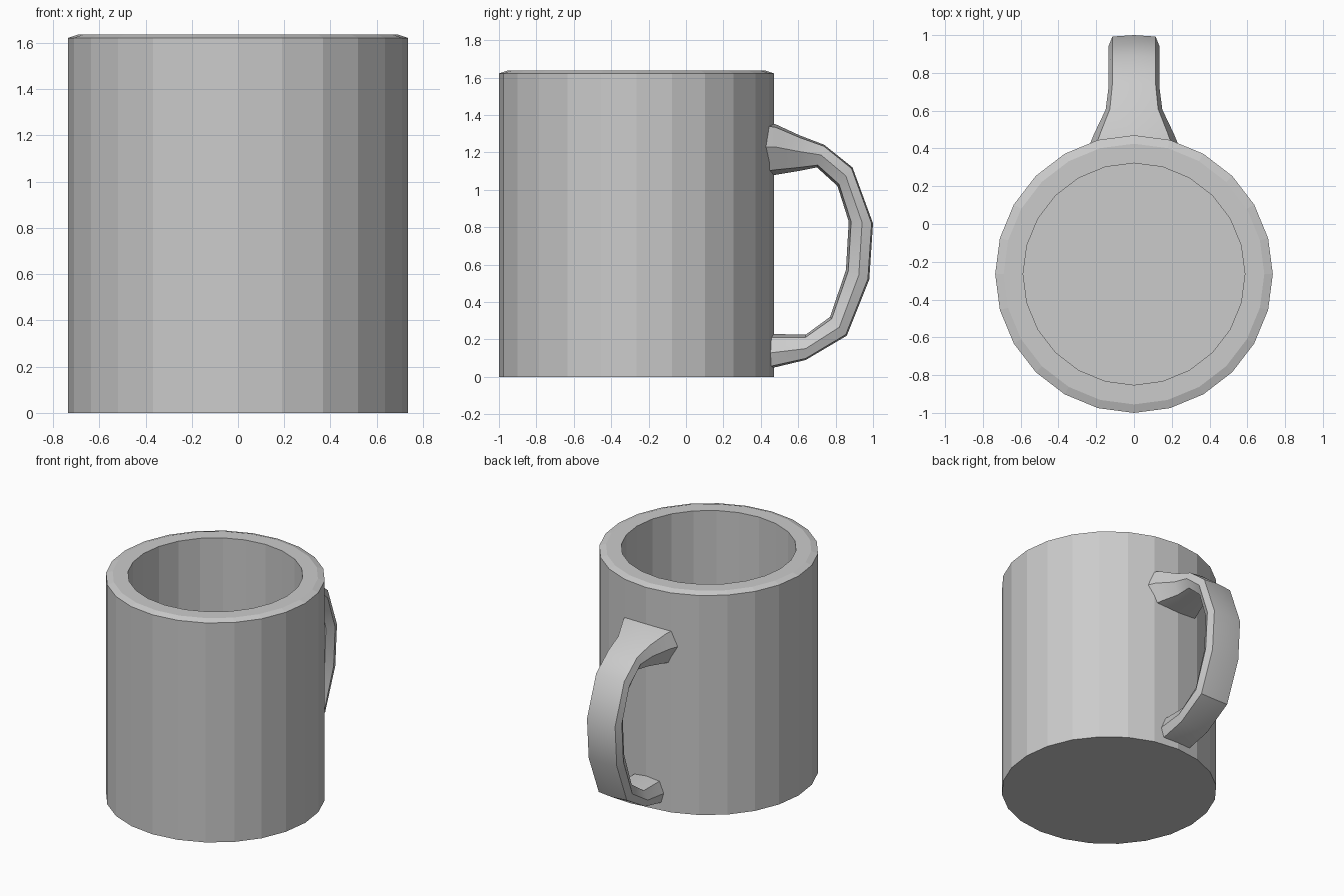
import bpy
from math import sin, cos, tau

if "Cube" in bpy.data.objects:
    bpy.data.objects.remove(bpy.data.objects["Cube"])

SIDES = 24
CY = -0.265  # mug axis position in y


def make_object(name, verts, faces):
    mesh = bpy.data.meshes.new(name)
    mesh.from_pydata(verts, [], faces)
    mesh.update()
    ob = bpy.data.objects.new(name, mesh)
    bpy.context.collection.objects.link(ob)
    return ob


def bridge(rings, n):
    """Quads joining consecutive rings of n vertices."""
    return [(r * n + i, r * n + (i + 1) % n, (r + 1) * n + (i + 1) % n, (r + 1) * n + i)
            for r in range(rings - 1) for i in range(n)]


# Mug body: lathed wall with bevelled rim, fanned floor and base
profile = [(0.735, 0), (0.735, 1.05), (0.735, 1.21), (0.735, 1.37),
           (0.735, 1.622), (0.69, 1.637), (0.587, 1.637), (0.587, 0.12)]
verts = [(r * sin(-tau * i / SIDES), CY - r * cos(tau * i / SIDES), z)
         for r, z in profile for i in range(SIDES)]
verts = [(-x, y, z) for x, y, z in verts]
faces = bridge(len(profile), SIDES)
base, floor = len(verts), len(verts) + 1
verts += [(0, CY, 0), (0, CY, 0.12)]
last = (len(profile) - 1) * SIDES
for i in range(SIDES):
    j = (i + 1) % SIDES
    faces += [(base, j, i), (floor, last + i, last + j)]
make_object("mug_body", verts, faces)

# Handle: boxy oval section swept through (outer y, z, inner y, z, half width)
stations = [(0.42, 1.36, 0.42, 1.07, 0.235), (0.48, 1.35, 0.48, 1.08, 0.21),
            (0.61, 1.29, 0.60, 1.10, 0.15), (0.74, 1.24, 0.70, 1.12, 0.135),
            (0.89, 1.12, 0.81, 1.02, 0.135), (1.00, 0.82, 0.87, 0.83, 0.135),
            (0.98, 0.52, 0.855, 0.57, 0.135), (0.86, 0.22, 0.77, 0.32, 0.135),
            (0.64, 0.09, 0.64, 0.225, 0.135), (0.43, 0.04, 0.43, 0.23, 0.135)]
section = [(0, 1), (0.85, 0.88), (1, 0.1), (0.75, -0.8),
           (0, -1), (-0.75, -0.8), (-1, 0.1), (-0.85, 0.88)]
verts = []
for oy, oz, iy, iz, w in stations:
    for u, v in section:
        t = (v + 1) / 2
        verts.append((u * w, iy + (oy - iy) * t, iz + (oz - iz) * t))
n = len(section)
faces = [f[::-1] for f in bridge(len(stations), n)]
faces += [tuple(range(n)), tuple(range(len(verts) - 1, len(verts) - n - 1, -1))]
handle = make_object("handle", verts, faces)

# Soft shading along the handle
bpy.context.view_layer.objects.active = handle
handle.select_set(True)
bpy.ops.object.shade_smooth_by_angle(angle=0.6)

# Consistent outward normals
import bmesh
for ob in bpy.context.collection.objects:
    bm = bmesh.new()
    bm.from_mesh(ob.data)
    bmesh.ops.recalc_face_normals(bm, faces=bm.faces)
    bm.to_mesh(ob.data)
    bm.free()
